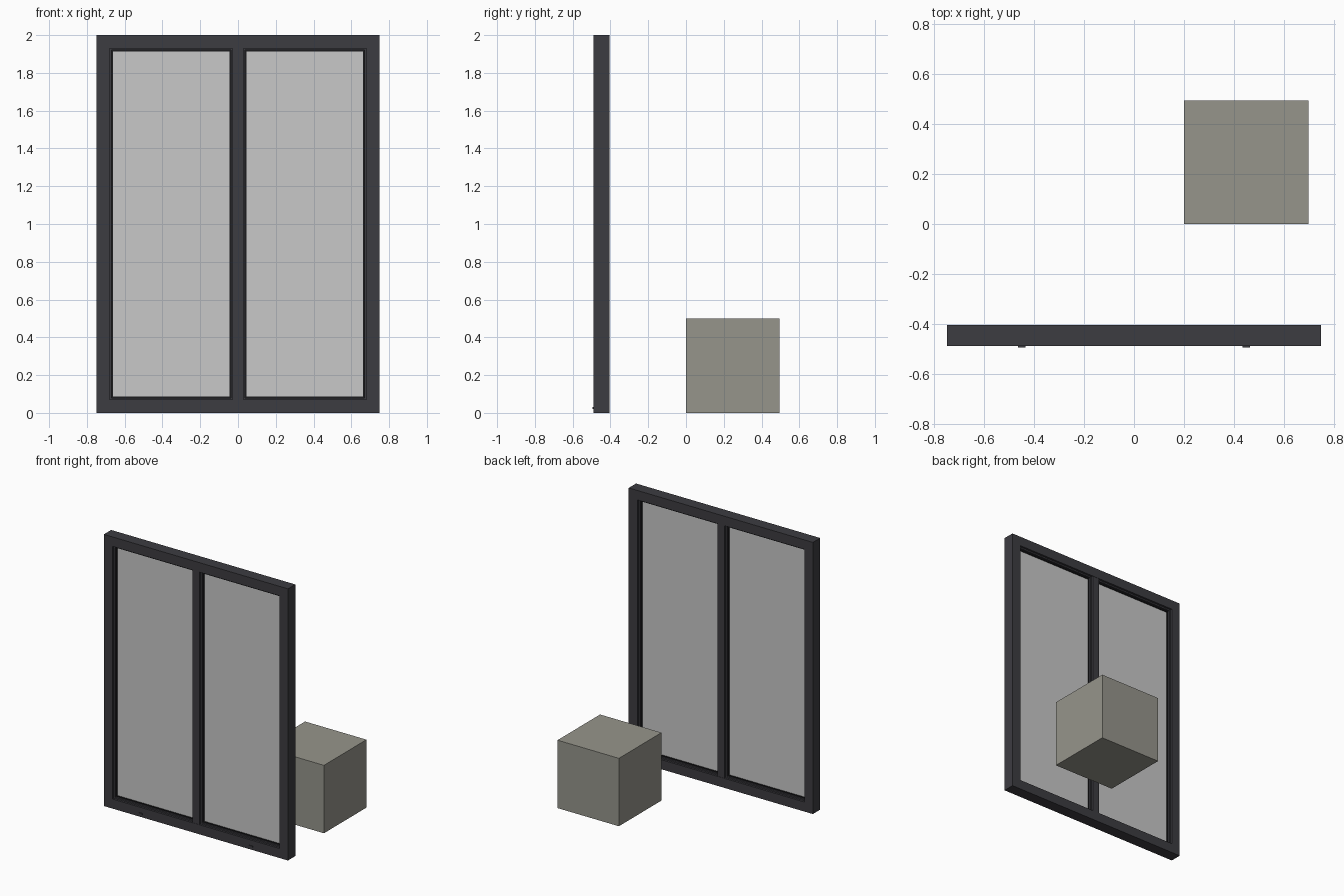
import bpy
import bmesh

cube = bpy.data.objects.get("Cube")
if cube:
    bpy.data.objects.remove(cube, do_unlink=True)


def material(name, color):
    mat = bpy.data.materials.new(name)
    mat.use_nodes = True
    mat.diffuse_color = (*color, 1)
    mat.node_tree.nodes["Principled BSDF"].inputs["Base Color"].default_value = (*color, 1)
    return mat


FRAME = material("anthracite frame", (0.046, 0.045, 0.053))
GASKET = material("black gasket", (0.012, 0.012, 0.013))
GLASS = material("pale grey glass", (0.58, 0.58, 0.58))
STONE = material("warm grey block", (0.305, 0.3, 0.26))


def finish(name, bm, mat):
    bmesh.ops.recalc_face_normals(bm, faces=bm.faces)
    mesh = bpy.data.meshes.new(name)
    bm.to_mesh(mesh)
    bm.free()
    mesh.materials.append(mat)
    obj = bpy.data.objects.new(name, mesh)
    bpy.context.collection.objects.link(obj)
    return obj


def box(name, x, y, z, mat):
    """Box from (min, max) ranges on each axis."""
    bm = bmesh.new()
    bmesh.ops.create_cube(bm, size=1)
    for v in bm.verts:
        v.co = [r[0] if c < 0 else r[1] for c, r in zip(v.co, (x, y, z))]
    return finish(name, bm, mat)


def mitred_ring(name, x, z, inset, y, mat):
    """Rectangular surround with mitred corners; inset and y give its section."""
    bm = bmesh.new()
    section = [(inset[0], y[0]), (inset[1], y[0]), (inset[1], y[1]), (inset[0], y[1])]
    corners = [(0, 0), (1, 0), (1, 1), (0, 1)]
    loops = []
    for i, j in corners:
        loops.append([bm.verts.new((x[i] + d * (1 - 2 * i), depth, z[j] + d * (1 - 2 * j)))
                      for d, depth in section])
    for a in range(4):
        p, q = loops[a], loops[(a + 1) % 4]
        for k in range(4):
            n = (k + 1) % 4
            bm.faces.new((p[k], p[n], q[n], q[k]))
    return finish(name, bm, mat)


# Outer frame and central mullion
front, back = -0.49, -0.405
mitred_ring("outer_frame", (-0.75, 0.75), (0, 2), (0, 0.07), (front, back), FRAME)
box("mullion", (-0.028, 0.028), (front + 0.002, back - 0.002), (0.07, 1.93), FRAME)

# Two panes with stepped lips and gaskets, plus drain caps on the sill
for side, s in (("left", 1), ("right", -1)):
    x = tuple(sorted((s * 0.028, s * 0.68)))
    z = (0.07, 1.93)
    mitred_ring(side + "_glazing_lip", x, z, (0, 0.01), (-0.475, -0.42), FRAME)
    mitred_ring(side + "_gasket", x, z, (0.01, 0.018), (-0.462, -0.433), GASKET)
    box(side + "_glass", (x[0] + 0.015, x[1] - 0.015), (-0.456, -0.439),
        (z[0] + 0.015, z[1] - 0.015), GLASS)
    box(side + "_drain_cap", (s * 0.45 - 0.015, s * 0.45 + 0.015),
        (-0.495, front), (0.02, 0.03), FRAME)

# Freestanding block behind the window
box("block", (0.2, 0.7), (0, 0.495), (0, 0.5), STONE)
